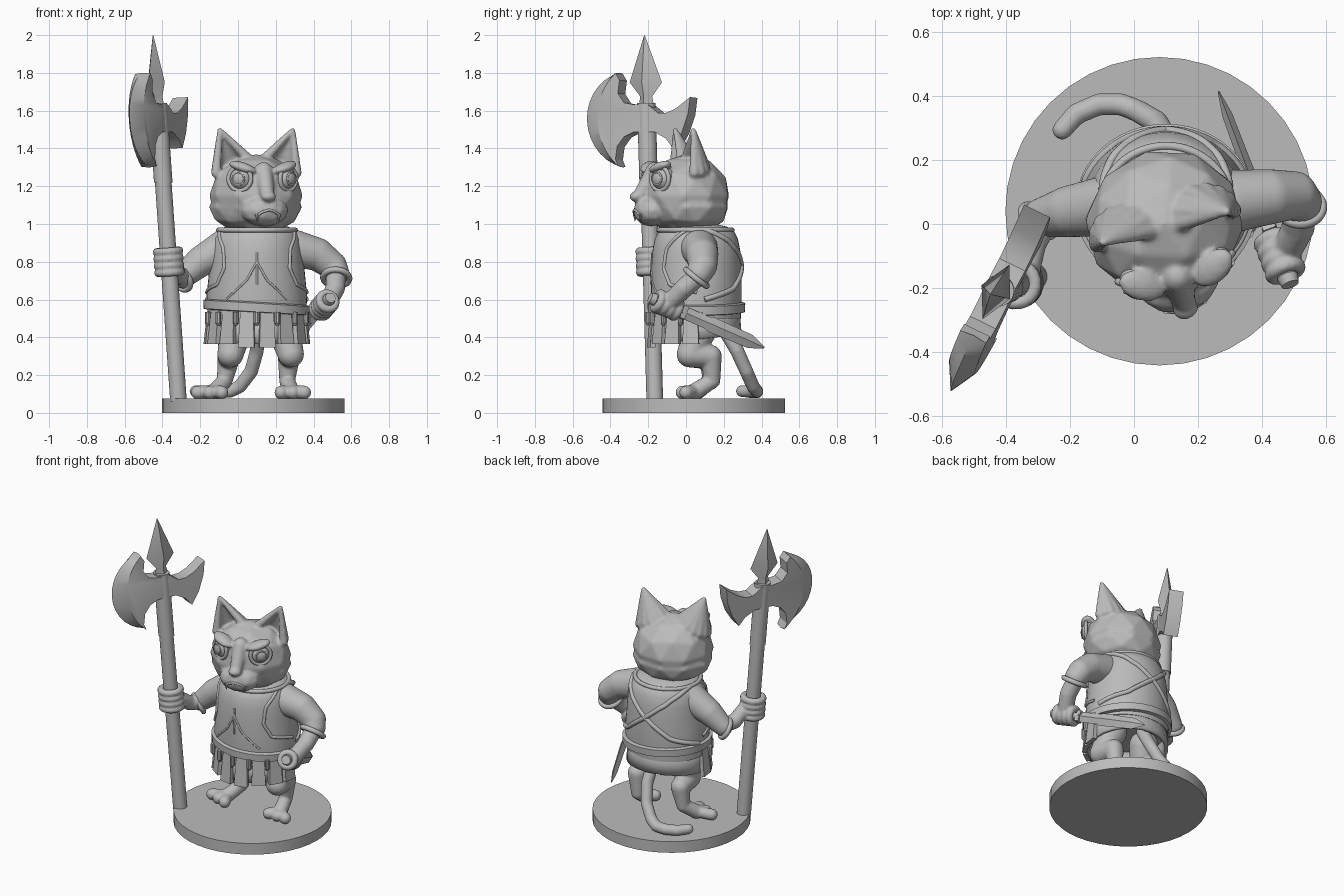
import bpy, bmesh, math
from math import sin, cos, pi, radians
from mathutils import Vector, Matrix, Euler
from mathutils.bvhtree import BVHTree

cube = bpy.data.objects.get("Cube")
if cube:
    bpy.data.objects.remove(cube, do_unlink=True)

grey = bpy.data.materials.new("plain_grey")
grey.use_nodes = True
grey.diffuse_color = (0.5, 0.5, 0.5, 1)
for node in grey.node_tree.nodes:
    if node.type == 'BSDF_PRINCIPLED':
        node.inputs["Base Color"].default_value = grey.diffuse_color

X, Y, Z = Vector((1, 0, 0)), Vector((0, 1, 0)), Vector((0, 0, 1))
hard = []


def link(name, data):
    data.materials.append(grey)
    ob = bpy.data.objects.new(name, data)
    bpy.context.scene.collection.objects.link(ob)
    return ob


def from_bmesh(name, bm):
    bmesh.ops.recalc_face_normals(bm, faces=bm.faces[:])
    mesh = bpy.data.meshes.new(name)
    bm.to_mesh(mesh)
    bm.free()
    return link(name, mesh)


def loft(name, rings, a=X, b=Y, n=32, turn=0.0, caps=True):
    """Skin elliptical rings given as (centre, half size along a, half size along b)."""
    bm = bmesh.new()
    rows = []
    for c, ra, rb in rings:
        angles = [turn + 2 * pi * i / n for i in range(n)]
        rows.append([bm.verts.new(Vector(c) + a * ra * cos(t) + b * rb * sin(t)) for t in angles])
    for low, high in zip(rows, rows[1:]):
        for i in range(n):
            j = (i + 1) % n
            bm.faces.new((low[i], low[j], high[j], high[i]))
    if caps:
        bm.faces.new(rows[0])
        bm.faces.new(rows[-1])
    ob = from_bmesh(name, bm)
    hard.append(ob)
    return ob


def ball(c, r, rot=None):
    size = Vector(r) if isinstance(r, tuple) else Vector((r, r, r))
    return Matrix.LocRotScale(Vector(c), rot, size)


def chain(*pts):
    """Row of balls blending between (x, y, z, radius) points."""
    out = []
    for p, q in zip(pts, pts[1:]):
        p, q = Vector(p), Vector(q)
        steps = max(2, math.ceil((q - p).xyz.length / (0.35 * min(p.w, q.w))))
        for i in range(steps + 1):
            m = p.lerp(q, i / steps)
            out.append(ball(m.xyz, m.w))
    return out


def blob(name, parts, voxel=0.01, relax=6, frame=Matrix()):
    """Fuse balls into one smooth skin."""
    bm = bmesh.new()
    for m in parts:
        bmesh.ops.create_icosphere(bm, subdivisions=3 if len(parts) < 120 else 2, radius=1, matrix=frame @ m)
    ob = from_bmesh(name, bm)
    mod = ob.modifiers.new("fuse", 'REMESH')
    mod.mode, mod.voxel_size, mod.use_smooth_shade = 'VOXEL', voxel, True
    soft = ob.modifiers.new("relax", 'SMOOTH')
    soft.factor, soft.iterations = 0.5, relax
    return ob


def tube(name, pts, r, closed=False):
    cu = bpy.data.curves.new(name, 'CURVE')
    cu.dimensions, cu.bevel_depth, cu.bevel_resolution, cu.use_fill_caps = '3D', r, 3, True
    sp = cu.splines.new('NURBS')
    sp.points.add(len(pts) - 1)
    for p, co in zip(sp.points, pts):
        p.co = (*co, 1)
    sp.order_u, sp.use_cyclic_u, sp.use_endpoint_u, sp.resolution_u = 3, closed, not closed, 4
    return link(name, cu)


def circle(c, a, b, r, n=24):
    return [c + a * r * cos(2 * pi * i / n) + b * r * sin(2 * pi * i / n) for i in range(n)]


def skin_tree(ob):
    bpy.context.view_layer.update()
    return BVHTree.FromObject(ob, bpy.context.evaluated_depsgraph_get())


def snap(tree, pts, n=6):
    """Densify a path and drop it on a surface."""
    pts = [Vector(p) for p in pts]
    path = [p.lerp(q, i / n) for p, q in zip(pts, pts[1:]) for i in range(n)] + [pts[-1]]
    return [tree.find_nearest(p)[0] for p in path]


# Base disc
loft("base", [((0.08, 0.04, 0), 0.483, 0.483), ((0.08, 0.04, 0.075), 0.483, 0.483)], n=40)

# Polearm shaft and sleeve
foot_end, top_end = Vector((-0.315, -0.165, 0.06)), Vector((-0.45, -0.22, 2.0))
V = (top_end - foot_end).normalized()


def on_pole(z):
    return foot_end.lerp(top_end, (z - foot_end.z) / (top_end.z - foot_end.z))


loft("pole", [(on_pole(z), 0.044, 0.044) for z in (0.06, 1.25)], n=24)
loft("pole_sleeve", [(on_pole(z), 0.049, 0.049) for z in (1.22, 1.64)], n=24)

# Axe head: flat body, bevelled crescent edge, small rear blade
U = Vector((-0.44, -0.9, 0)).normalized()
N = U.cross(V).normalized()
hub = on_pole(1.55)


def arc(cu, r, half, n=14):
    return [(cu + r * cos(half - 2 * half * i / n), r * sin(half - 2 * half * i / n)) for i in range(n + 1)]


inner, outer = arc(-0.053, 0.323, 0.87), arc(0.096, 0.257, 1.36)
rest = [(.17, -.21), (.157, -.14), (.115, -.09), (.057, -.065), (-.066, -.065), (-.13, -.1), (-.17, -.15),
        (-.225, -.07), (-.265, .03), (-.28, .12), (-.195, .06), (-.14, .037), (-.09, .035), (-.03, .08),
        (.05, .08), (.11, .09), (.145, .14), (.133, .21)]
bm = bmesh.new()
sides = [[bm.verts.new(hub + U * u + V * v + N * s) for u, v in inner + rest] for s in (0.045, -0.045)]
edge = [bm.verts.new(hub + U * u + V * v) for u, v in outer]
last = len(inner) - 1
for row in sides:
    bm.faces.new(row)
    for i in range(last):
        bm.faces.new((row[i], row[i + 1], edge[i + 1], edge[i]))
for i in range(last, len(sides[0])):
    j = (i + 1) % len(sides[0])
    bm.faces.new((sides[0][i], sides[0][j], sides[1][j], sides[1][i]))
for i in (0, last):
    bm.faces.new((sides[0][i], sides[1][i], edge[i]))
hard.append(from_bmesh("axe_head", bm))
loft("axe_spike", [(hub + V * v, a, b) for v, a, b in
     ((0.05, 0.05, 0.04), (0.125, 0.035, 0.03), (0.2, 0.095, 0.05), (0.45, 0.002, 0.002))], U, N, n=4)

# Head, turned a little to its left
H = Matrix.Translation((0.095, 0, 0)) @ Matrix.Rotation(radians(14), 4, 'Z')
skull = [ball((0, 0, 1.15), (0.25, 0.235, 0.22)), ball((0, 0.01, 1.09), (0.25, 0.22, 0.15)),
         ball((0, 0.02, 0.98), 0.13), ball((0, -0.19, 1.07), (0.13, 0.095, 0.085)),
         ball((0, -0.275, 1.145), (0.042, 0.033, 0.028))]
skull += chain((0, -0.17, 1.28, 0.05), (0, -0.25, 1.15, 0.04))
for s in (-1, 1):
    skull.append(ball((s * 0.115, -0.17, 1.3), (0.08, 0.05, 0.028), Euler((0, -s * 0.3, s * 0.5))))
    for k in range(8):
        t = pi * k / 7
        skull += chain((s * (0.135 + 0.085 * cos(t)), -0.01 + 0.08 * sin(t), 1.31 - 0.04 * cos(t), 0.028),
                       (s * 0.2, -0.01, 1.5, 0.013))
head = blob("head", skull, 0.009, 5, H)
face = skin_tree(head)

# Eyes with lid rims and iris rings
for s, side in ((-1, "right"), (1, "left")):
    fwd = Vector((s * 0.55, -0.83, 0)).normalized()
    across = fwd.cross(Z)
    eye = Vector((s * 0.115, -0.15, 1.24))
    bm = bmesh.new()
    bmesh.ops.create_icosphere(bm, subdivisions=4, radius=1, matrix=H @ ball(eye, 0.064))
    hard.append(from_bmesh(side + "_eye", bm))
    for part, d, r, thick in (("lid_rim", 0.03, 0.063, 0.012), ("iris_ring", 0.054, 0.033, 0.005)):
        tube(f"{side}_{part}", [H @ p for p in circle(eye + fwd * d, across, Z, r)], thick, True)

# Frowning mouth and fangs
mouth = snap(face, [H @ Vector((x, -0.3, 1.075 - 8 * x * x)) for x in (-.08, -.06, -.03, 0, .03, .06, .08)])
tube("mouth", mouth, 0.007)
for p, side in ((mouth[1], "right"), (mouth[-2], "left")):
    loft(side + "_fang", [(p + Z * 0.01, 0.014, 0.012), (p - Z * 0.03, 0.001, 0.001)], n=8)

# Tunic, belt and collar
mid = Vector((0.1, 0.055, 0))
tunic = loft("tunic", [(mid + Z * z, a, b) for z, a, b in
             ((.5, .26, .235), (.62, .266, .24), (.7, .258, .24), (.78, .25, .238), (.86, .243, .232),
              (.92, .232, .22), (.96, .21, .2), (.985, .17, .165), (1.0, .1, .1))], n=48)
cloth = skin_tree(tunic)
loft("belt", [(mid + Z * z, r, r - 0.025) for z, r in
     ((0.53, 0.255), (0.535, 0.282), (0.58, 0.284), (0.588, 0.26))], X - Z * 0.06, Y, n=48)
tube("collar", [Vector((0.1 + 0.205 * cos(t), 0.05 + 0.195 * sin(t), 0.968))
                for t in (2 * pi * i / 32 for i in range(32))], 0.013, True)

# Back straps, armhole edges and chest folds
for s, side in ((-1, "right"), (1, "left")):
    tube(side + "_back_strap", snap(cloth, [(0.1 + s * 0.2, 0.1, 0.97), (0.1 + s * 0.16, 0.28, 0.9),
         (0.1, 0.32, 0.78), (0.1 - s * 0.17, 0.28, 0.66), (0.1 - s * 0.27, 0.1, 0.6)]), 0.015)
    tube(side + "_armhole_edge", snap(cloth, [(0.1 + s * 0.2, 0.0, 0.97), (0.1 + s * 0.2, -0.12, 0.88),
         (0.1 + s * 0.19, -0.14, 0.77), (0.1 + s * 0.23, -0.1, 0.68), (0.1 + s * 0.29, 0.06, 0.64)]), 0.01)
    tube(side + "_chest_fold", snap(cloth, [(0.1, -0.2, 0.8), (0.1 + s * 0.06, -0.2, 0.7),
         (0.1 + s * 0.18, -0.17, 0.6)]), 0.006)
tube("breast_seam", snap(cloth, [(0.1, -0.2, 0.85), (0.1, -0.2, 0.68)]), 0.006)

# Skirt with hanging straps and studs round the front
skirt = loft("skirt", [(mid + Z * 0.54, 0.25, 0.23), (mid + Z * 0.45, 0.252, 0.235), (mid + Z * 0.39, 0.258, 0.24)],
             X, Y + Z * 0.1, n=24, caps=False)
solid = skirt.modifiers.new("thickness", 'SOLIDIFY')
solid.thickness = 0.02
for k in range(8):
    t = radians(187 + k * 166 / 7)
    out, along = Vector((cos(t), sin(t), 0)), Vector((-sin(t), cos(t), 0))
    spot = mid + Vector((0.25 * cos(t), 0.23 * sin(t), 0))
    drop = 0.345 if k in (3, 4) else 0.365
    loft(f"skirt_strap_{k}", [(spot + Z * 0.54, 0.05, 0.016), (spot + out * 0.015 + Z * drop, 0.062, 0.02)],
         along, out, n=4, turn=pi / 4)
    stud = mid + Vector((0.275 * cos(t + 0.2), 0.255 * sin(t + 0.2), 0))
    loft(f"skirt_stud_{k}", [(stud + Z * 0.535, 0.015, 0.015), (stud + Z * 0.475, 0.015, 0.015),
                             (stud + Z * 0.462, 0.006, 0.006)], n=10)

# Legs and three-toed feet
for side, hip, knee, hock, ankle, sole, toe, spread in (
        ("left", (.24, .08, .45, .09), (.28, .02, .31, .07), (.27, .13, .3, .06), (.26, .14, .17, .042),
         (.28, .05, .115, .045), Vector((.29, 0, .108)), Vector((.062, 0, 0))),
        ("right", (-.01, .08, .45, .09), (-.04, .02, .31, .07), (-.05, .13, .29, .06), (-.07, .13, .17, .042),
         (-.12, .06, .115, .045), Vector((-.15, .005, .108)), Vector((.064, -.025, 0)))):
    parts = chain(hip, knee, hock, ankle, sole)
    for k in (-1, 0, 1):
        tip = toe + spread * k
        parts += chain(sole[:3] + (0.035,), (*tip, 0.036))
    blob(side + "_leg", parts, 0.008, 4)

# Tail sweeping round to the right
blob("tail", chain((.1, .2, .45, .04), (.1, .27, .33, .038), (.07, .32, .22, .037), (.01, .355, .14, .036),
                   (-.04, .375, .115, .035), (-.11, .375, .112, .035), (-.18, .345, .112, .034),
                   (-.225, .295, .115, .032)), 0.008, 8)

# Dagger
pommel, point = Vector((0.49, -0.19, 0.61)), Vector((0.265, 0.415, 0.345))
D = (point - pommel).normalized()
flat = D.cross(Z).normalized()
wide = flat.cross(D)


def dagger(name, rows, n, turn=0.0):
    loft(name, [(pommel.lerp(point, t), w, h) for t, w, h in rows], wide, flat, n, turn)


dagger("dagger_handle", ((0, .028, .028), (.04, .034, .034), (.07, .024, .024), (.3, .024, .024)), 16)
dagger("dagger_guard", ((.27, .05, .03), (.31, .05, .03)), 4, pi / 4)
dagger("dagger_blade", ((.3, .034, .016), (.5, .034, .016), (.53, .042, .02), (.88, .037, .016), (1, .004, .003)), 4)


def fist(c, axis, r):
    a = axis.orthogonal().normalized()
    b = axis.cross(a)
    return [ball(p, 0.022) for k in range(4) for p in circle(c + axis * (k - 1.5) * 0.037, a, b, r, 20)]


# Sleeves, forearms and gripping hands
grip_r, grip_l = on_pole(0.8), pommel.lerp(point, 0.15)
blob("right_sleeve", chain((-.06, .06, .88, .1), (-.2, .04, .8, .082), (-.29, .02, .72, .062)), 0.01, 4)
blob("left_sleeve", chain((.3, .07, .87, .1), (.42, .085, .84, .088), (.5, .09, .78, .077), (.52, .07, .74, .07)),
     0.01, 4)
for side, c, axis, r in (("right", Vector((-.3, .01, .705)), Vector((-.5, -.55, -.4)), 0.06),
                         ("left", Vector((.52, .055, .715)), Vector((-.05, -.6, -.75)), 0.07)):
    axis.normalize()
    a = axis.orthogonal().normalized()
    tube(side + "_cuff", circle(c, a, axis.cross(a), r), 0.016, True)
blob("right_hand", chain((-.28, .02, .72, .05), (-.32, -.06, .73, .046), (-.335, -.13, .78, .045))
     + fist(grip_r, V, 0.06), 0.007, 3)
blob("left_hand", chain((.52, .08, .74, .055), (.515, -.01, .66, .052), (.48, -.08, .59, .048))
     + fist(grip_l, D, 0.045), 0.007, 3)

# Smooth shading with sharp edges kept
bpy.ops.object.select_all(action='DESELECT')
for ob in hard:
    ob.select_set(True)
bpy.context.view_layer.objects.active = hard[0]
bpy.ops.object.shade_smooth_by_angle(angle=radians(30))
